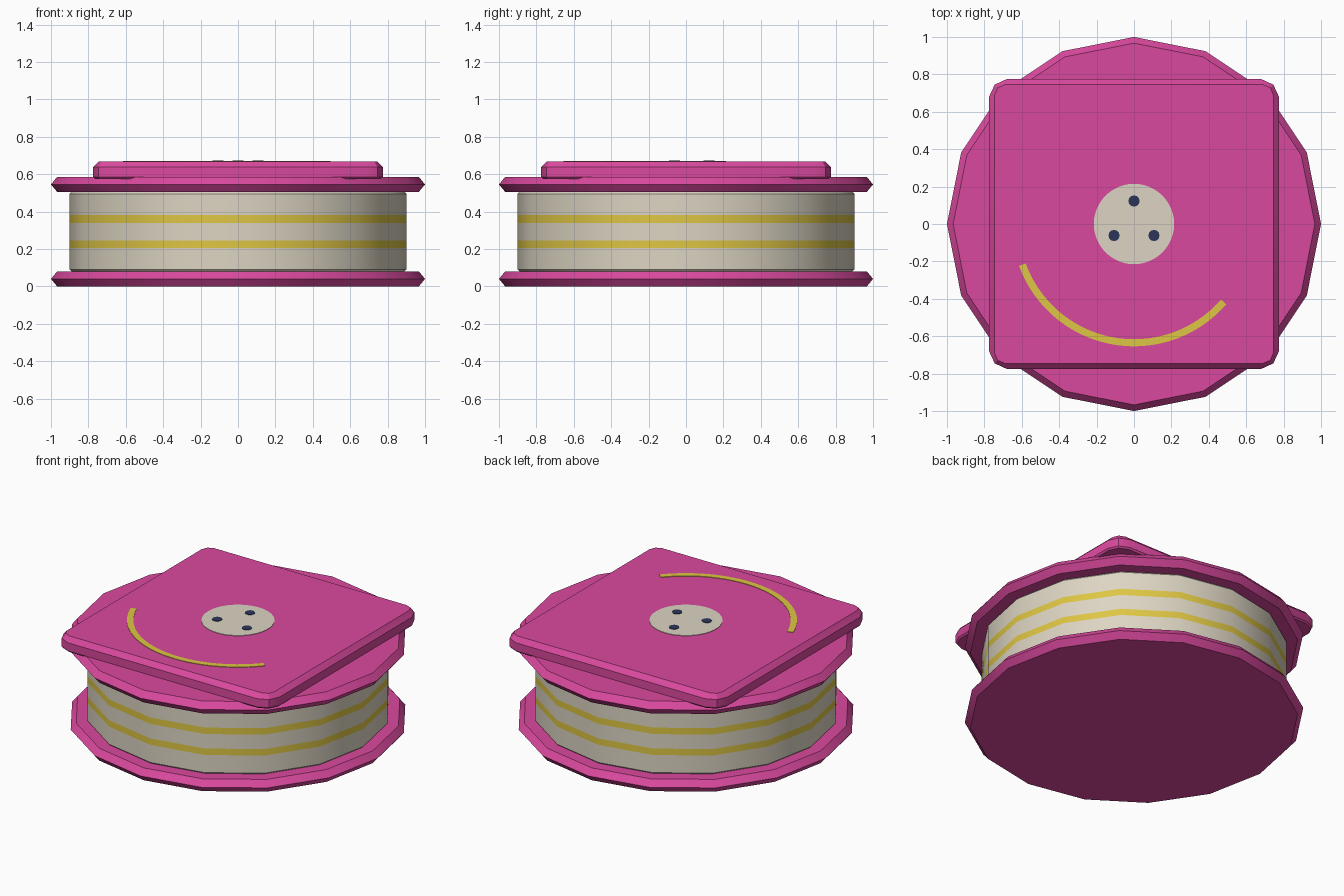
import bpy, bmesh, math

if "Cube" in bpy.data.objects:
    bpy.data.objects.remove(bpy.data.objects["Cube"])


def material(name, rgb):
    lin = [((c / 255 + 0.055) / 1.055) ** 2.4 for c in rgb]
    m = bpy.data.materials.new(name)
    m.diffuse_color = (*lin, 1)
    m.use_nodes = True
    m.node_tree.nodes["Principled BSDF"].inputs["Base Color"].default_value = m.diffuse_color
    return m


PINK = material("pink", (218, 73, 158))
CREAM = material("cream", (221, 213, 195))
YELLOW = material("yellow", (222, 198, 68))
NAVY = material("navy", (44, 53, 88))


def loft(name, rings, mats, rule=None):
    """Skin a stack of rings (lists of xyz, bottom to top) and cap both ends."""
    bm = bmesh.new()
    vs = [[bm.verts.new(p) for p in ring] for ring in rings]
    n = len(vs[0])
    for a, b in zip(vs, vs[1:]):
        for i in range(n):
            j = (i + 1) % n
            bm.faces.new((a[i], a[j], b[j], b[i]))
    bm.faces.new(vs[0][::-1])
    bm.faces.new(vs[-1])
    bmesh.ops.recalc_face_normals(bm, faces=bm.faces)
    if rule:
        for f in bm.faces:
            f.material_index = rule(f.calc_center_median().z)
    me = bpy.data.meshes.new(name)
    bm.to_mesh(me)
    bm.free()
    for m in mats:
        me.materials.append(m)
    ob = bpy.data.objects.new(name, me)
    bpy.context.collection.objects.link(ob)
    bpy.ops.object.select_all(action='DESELECT')
    ob.select_set(True)
    bpy.context.view_layer.objects.active = ob
    bpy.ops.object.shade_smooth_by_angle(angle=math.radians(30))
    return ob


def circle(r, z, n=16, cx=0, cy=0):
    return [(cx + r * math.cos(math.tau * i / n),
             cy + r * math.sin(math.tau * i / n), z) for i in range(n)]


def rounded_square(h, c, m, z):
    """Square of half width h with two-step corners (cut c, mid point inset m)."""
    quarter = [(h, h - c), (h - m, h - m), (h - c, h)]
    pts = []
    for k in range(4):
        co, si = round(math.cos(k * math.pi / 2)), round(math.sin(k * math.pi / 2))
        pts += [(x * co - y * si, x * si + y * co, z) for x, y in quarter]
    return pts


# Bottom and top flanges with pointed rims
for name, z in (("bottom_flange", 0.0), ("top_flange", 0.505)):
    loft(name, [circle(0.967, z), circle(1.0, z + 0.04), circle(0.967, z + 0.08)], [PINK])

# Drum with two painted bands
profile = [(0.89, 0.08), (0.9, 0.09), (0.9, 0.204), (0.9, 0.246),
           (0.9, 0.34), (0.9, 0.382), (0.9, 0.495), (0.89, 0.505)]
loft("drum", [circle(r, z) for r, z in profile], [CREAM, YELLOW],
     lambda z: int(0.204 < z < 0.246 or 0.34 < z < 0.382))

# Square lid with chamfered edges
TOP = 0.668
loft("lid", [rounded_square(0.765, 0.085, 0.026, 0.575),
             rounded_square(0.775, 0.095, 0.03, 0.585),
             rounded_square(0.775, 0.095, 0.03, 0.638),
             rounded_square(0.745, 0.055, 0.016, TOP)], [PINK])

# Centre disc and its three dots
loft("centre_disc", [circle(0.215, TOP - 0.001, 48), circle(0.215, TOP + 0.003, 48)], [CREAM])
for k in range(3):
    a = math.radians(90 + 120 * k)
    x, y = 0.123 * math.cos(a), 0.123 * math.sin(a)
    loft(f"dot_{k + 1}", [circle(0.03, TOP + 0.002, 12, x, y),
                          circle(0.03, TOP + 0.006, 12, x, y)], [NAVY])

# Curved line painted on the lid
angles = [math.radians(200 + 119 * i / 40) for i in range(41)]


def arc_outline(z):
    outer = [(0.654 * math.cos(a), 0.654 * math.sin(a), z) for a in angles]
    inner = [(0.616 * math.cos(a), 0.616 * math.sin(a), z) for a in reversed(angles)]
    return outer + inner


loft("curved_line", [arc_outline(TOP - 0.001), arc_outline(TOP + 0.003)], [YELLOW])
